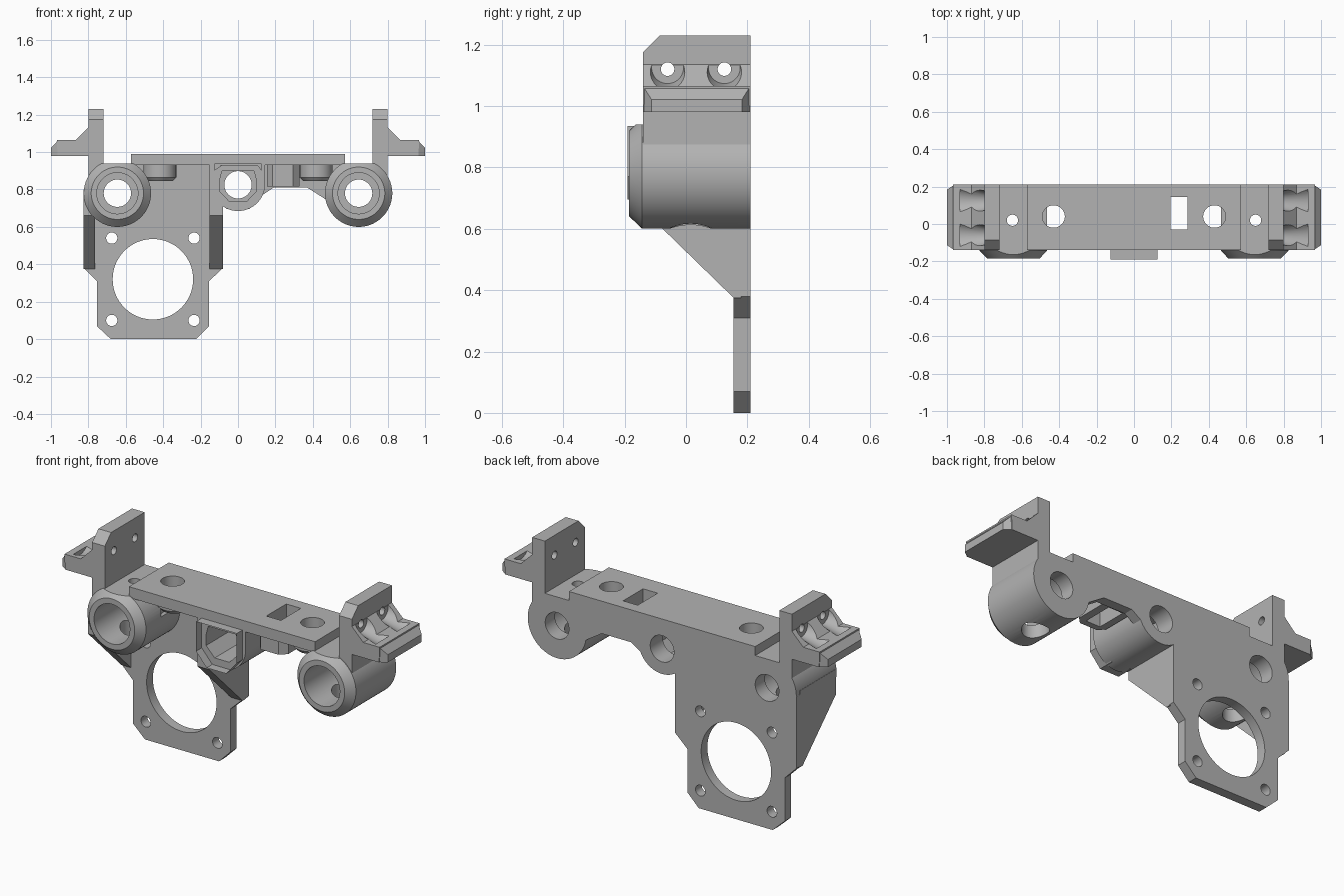
import bpy, bmesh, math
from mathutils import Vector

if "Cube" in bpy.data.objects:
    bpy.data.objects.remove(bpy.data.objects["Cube"])

grey = bpy.data.materials.new("light grey")
grey.diffuse_color = (0.45, 0.45, 0.45, 1)
grey.use_nodes = True
grey.node_tree.nodes["Principled BSDF"].inputs["Base Color"].default_value = grey.diffuse_color


def place(axis, u, v, w):
    # profile (u, v) swept along axis by w
    return {"x": (w, u, v), "y": (u, w, v), "z": (u, v, w)}[axis]


def loft(name, axis, ring_a, a, ring_b, b):
    bm = bmesh.new()
    va = [bm.verts.new(place(axis, u, v, a)) for u, v in ring_a]
    vb = [bm.verts.new(place(axis, u, v, b)) for u, v in ring_b]
    n = len(va)
    bm.faces.new(va)
    bm.faces.new(vb[::-1])
    for i in range(n):
        j = (i + 1) % n
        bm.faces.new((va[j], va[i], vb[i], vb[j]))
    bmesh.ops.recalc_face_normals(bm, faces=bm.faces)
    me = bpy.data.meshes.new(name)
    bm.to_mesh(me)
    bm.free()
    me.materials.append(grey)
    ob = bpy.data.objects.new(name, me)
    bpy.context.collection.objects.link(ob)
    return ob


def prism(name, axis, poly, a, b):
    return loft(name, axis, poly, a, poly, b)


def box(name, x0, x1, y0, y1, z0, z1):
    return prism(name, "z", [(x0, y0), (x1, y0), (x1, y1), (x0, y1)], z0, z1)


def circle(u, v, r, n=64):
    return [(u + r * math.cos(2 * math.pi * (i + .5) / n),
             v + r * math.sin(2 * math.pi * (i + .5) / n)) for i in range(n)]


def cyl(name, axis, u, v, r, a, b, r2=None, n=64):
    return loft(name, axis, circle(u, v, r, n), a, circle(u, v, r2 or r, n), b)


def boolean(target, tool, op):
    m = target.modifiers.new(op, "BOOLEAN")
    m.operation, m.object, m.solver = op, tool, "EXACT"
    bpy.context.view_layer.objects.active = target
    bpy.ops.object.modifier_apply(modifier=m.name)
    bpy.data.objects.remove(tool)


parts, cuts = [], []

# Back plate with the motor flange
body = prism("carriage_bracket", "y", [
    (-.68, 0), (-.225, 0), (-.155, .07), (-.155, .31), (-.08, .38), (-.08, .72),
    (.1, .75), (.19, .81), (.37, .81), (.48, .74), (.645, .74), (.645, .94),
    (-.645, .94), (-.825, .78), (-.825, .38), (-.755, .31), (-.755, .07)], .155, .21)

# Top plate
parts.append(box("top_plate", -.572, .572, -.14, .21, .93, .99))

# Side gussets bracing the motor flange
for x0, x1, top in ((-.825, -.765, .8), (-.152, -.08, .94)):
    parts.append(prism("gusset", "x", [(.155, .375), (.18, .375), (.18, top),
                                       (-.138, top), (-.138, .66)], x0, x1))

for s in (-1, 1):
    # Rod tube with chamfered mouth and flat top
    tube = cyl("tube", "y", s * .645, .78, .18, -.143, .21)
    boolean(tube, cyl("tube_mouth", "y", s * .645, .78, .14, -.185, -.143, .18), "UNION")
    boolean(tube, box("flat_cut", s * .645 - .3, s * .645 + .3, -.3, .3, .94, 1.2), "DIFFERENCE")
    parts.append(tube)

    # Upright ear
    parts.append(prism("ear", "x", [(-.14, .87), (.21, .87), (.21, 1.23), (-.085, 1.23),
                                    (-.14, 1.175)], *sorted((s * .72, s * .798))))
    # Wing with sloped root, scalloped around the ear holes
    wing = prism("wing", "y", [(s * x, z) for x, z in (
        (.76, .98), (.965, .98), (1, 1.02), (1, 1.035), (.968, 1.065),
        (.868, 1.065), (.798, 1.135), (.76, 1.135)) if x != 1] +
        [], -.14, .21)
    for y in (-.06, .125):
        boolean(wing, cyl("scallop", "x", y, 1.125, .052, s * .799, s * .93, .085, 32), "DIFFERENCE")
        cuts.append(cyl("ear_hole", "x", y, 1.12, .022, s * .6, s * .9, n=32))
    parts.append(wing)
    # Tapered wing tip
    parts.append(loft("wing_tip", "x",
                      [(-.14, .98), (.21, .98), (.21, 1.065), (-.14, 1.065)], s * .96,
                      [(-.113, .98), (.183, .98), (.183, 1.022), (-.113, 1.022)], s * 1.0))

    # Nut boss below the top plate
    parts.append(cyl("nut_boss", "z", s * .418, .04, .088, .865, .95))
    parts.append(cyl("nut_boss_lip", "z", s * .418, .04, .07, .845, .866, .088))
    cuts.append(cyl("nut_hole", "z", s * .43, .04, .06, .8, 1.05))

    # Tube bores, top screw hole and bottom drain hole
    cuts.append(cyl("bore", "y", s * .645, .78, .11, -.3, .125))
    cuts.append(cyl("rod_hole", "y", s * .645, .78, .073, -.1, .4))
    cuts.append(cyl("screw_hole", "z", s * .65, .02, .03, .8, 1.05, n=32))
    cuts.append(cyl("drain_hole", "z", s * .65, .015, .07, .5, .75))

# Centre boss with its front collar
parts.append(cyl("centre_boss", "y", 0, .83, .145, -.14, .21))
parts.append(box("centre_block", -.144, .144, -.14, .19, .83, .95))
collar = [(-.125, .935), (-.125, .77), (-.06, .695), (.06, .695), (.125, .77), (.125, .935)]
small = [(x * .9, .825 + (z - .825) * .9) for x, z in collar]
parts.append(prism("collar", "y", collar, -.19, -.1))
parts.append(loft("collar_lip", "y", small, -.213, collar, -.19))
cuts.append(prism("collar_pocket", "y", [(-.085, .9), (-.098, .85), (-.098, .79), (-.045, .735),
                                         (.045, .735), (.098, .79), (.098, .85), (.085, .9)], -.3, .1))
cuts.append(cyl("centre_hole", "y", 0, .825, .073, -.1, .4))

# Slotted belt holder
parts.append(prism("belt_holder", "z", [(.155, .17), (.155, -.03), (.185, -.065), (.295, -.065),
                                        (.33, -.03), (.33, .17)], .815, .95))
cuts.append(box("belt_slot", .195, .285, -.03, .145, .7, 1.1))

# Motor opening and its four screw holes
cuts.append(cyl("motor_hole", "y", -.455, .32, .215, .1, .3, n=96))
for x in (-.675, -.235):
    for z in (.1, .54):
        cuts.append(cyl("motor_screw", "y", x, z, .03, .1, .3, n=32))

for p in parts:
    boolean(body, p, "UNION")
for c in cuts:
    boolean(body, c, "DIFFERENCE")

bpy.ops.object.select_all(action="DESELECT")
body.select_set(True)
bpy.context.view_layer.objects.active = body
bpy.ops.object.shade_smooth_by_angle(angle=math.radians(25))
